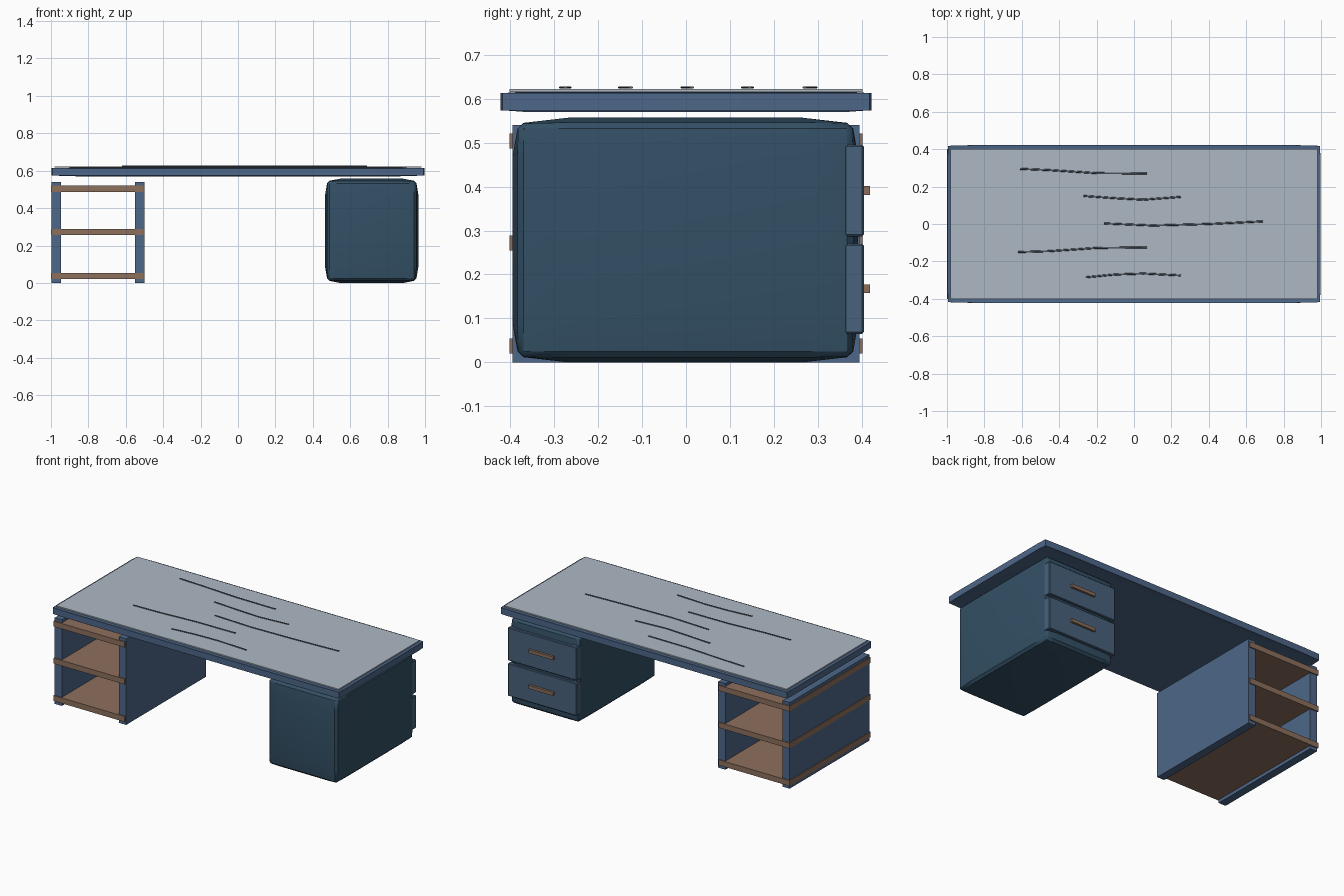
import bpy
import bmesh
from mathutils import Vector

if "Cube" in bpy.data.objects:
    bpy.data.objects.remove(bpy.data.objects["Cube"], do_unlink=True)


def material(name, rgb):
    m = bpy.data.materials.new(name)
    m.use_nodes = True
    m.diffuse_color = (*rgb, 1)
    m.node_tree.nodes["Principled BSDF"].inputs["Base Color"].default_value = (*rgb, 1)
    return m


BLUE = material("slate blue paint", (0.075, 0.135, 0.25))
DRAWER = material("drawer blue paint", (0.065, 0.12, 0.20))
TEAL = material("deep teal paint", (0.033, 0.08, 0.13))
WOOD = material("brown wood", (0.27, 0.16, 0.11))
GLASS = material("pale grey pane", (0.42, 0.48, 0.55))
DARK = material("dark grain", (0.08, 0.10, 0.125))


def box(name, low, high, mat, bevel=0.0, pull=0.0, flat=0.7):
    """Box between two corners; pull draws its edges in so the faces bulge."""
    low, high = Vector(low), Vector(high)
    centre, half = (low + high) / 2, (high - low) / 2
    bm = bmesh.new()
    bmesh.ops.create_cube(bm, size=2)
    if pull:
        for axis in range(3):
            for side in (-flat, flat):
                point, normal = Vector(), Vector()
                point[axis], normal[axis] = side, 1
                geom = bm.verts[:] + bm.edges[:] + bm.faces[:]
                bmesh.ops.bisect_plane(bm, geom=geom, plane_co=point, plane_no=normal)
    for v in bm.verts:
        ends = [a for a in range(3) if abs(v.co[a]) > 0.99]
        signs = v.co.copy()
        v.co = Vector([v.co[a] * half[a] for a in range(3)])
        if len(ends) > 1:
            for a in ends:
                v.co[a] -= signs[a] * pull
    mesh = bpy.data.meshes.new(name)
    bm.to_mesh(mesh)
    bm.free()
    mesh.materials.append(mat)
    obj = bpy.data.objects.new(name, mesh)
    obj.location = centre
    bpy.context.collection.objects.link(obj)
    if bevel:
        mod = obj.modifiers.new("edge_bevel", "BEVEL")
        mod.width = bevel
        mod.limit_method = "ANGLE"
        mod.angle_limit = 0.7
    if pull:
        bpy.ops.object.select_all(action="DESELECT")
        bpy.context.view_layer.objects.active = obj
        obj.select_set(True)
        bpy.ops.object.shade_smooth_by_angle(angle=0.5)
    return obj


# Desktop with its pale pane
box("desktop", (-0.997, -0.422, 0.57), (0.997, 0.422, 0.617), BLUE, 0.006, 0.004, 0.86)
box("top_pane", (-0.98, -0.402, 0.616), (0.98, 0.402, 0.623), GLASS)

# Wavy grain lines on the pane
grain = [
    [(-0.61, 0.295), (-0.45, 0.288), (-0.2, 0.272), (0.07, 0.27)],
    [(-0.27, 0.15), (-0.1, 0.138), (0.05, 0.13), (0.25, 0.145)],
    [(-0.16, 0.003), (0.1, -0.008), (0.4, 0.0), (0.69, 0.014)],
    [(-0.62, -0.15), (-0.45, -0.145), (-0.2, -0.128), (0.07, -0.125)],
    [(-0.26, -0.285), (-0.1, -0.27), (0.05, -0.265), (0.25, -0.275)],
]
for i, path in enumerate(grain):
    curve = bpy.data.curves.new("grain_line", "CURVE")
    curve.dimensions = "3D"
    curve.bevel_depth = 0.005
    curve.bevel_resolution = 1
    curve.use_fill_caps = True
    spline = curve.splines.new("POLY")
    spline.points.add(len(path) - 1)
    for p, (x, y) in zip(spline.points, path):
        p.co = (x, y, 0, 1)
    curve.materials.append(DARK)
    line = bpy.data.objects.new(f"grain_line_{i + 1}", curve)
    line.location.z = 0.626
    line.scale.z = 0.6
    bpy.context.collection.objects.link(line)

# Open shelf unit: two side panels and three boards
for name, x in (("shelf_outer_panel", -0.996), ("shelf_inner_panel", -0.55)):
    box(name, (x, -0.395, 0), (x + 0.05, 0.395, 0.54), BLUE)
for i, z in enumerate((0.02, 0.255, 0.487)):
    box(f"shelf_board_{i + 1}", (-1, -0.402, z), (-0.506, 0.402, z + 0.034), WOOD)

# Drawer cabinet with bulging sides
box("drawer_cabinet", (0.465, -0.395, 0), (0.965, 0.392, 0.557), TEAL, 0.012, 0.013, 0.68)

# Two drawers with bar handles on the back side
for name, z0, z1 in (("lower", 0.065, 0.27), ("upper", 0.287, 0.495)):
    mid = (z0 + z1) / 2
    box(f"{name}_drawer", (0.476, 0.36, z0), (0.954, 0.405, z1), DRAWER, 0.004)
    box(f"{name}_handle", (0.63, 0.4, mid - 0.01), (0.8, 0.419, mid + 0.01), WOOD)
